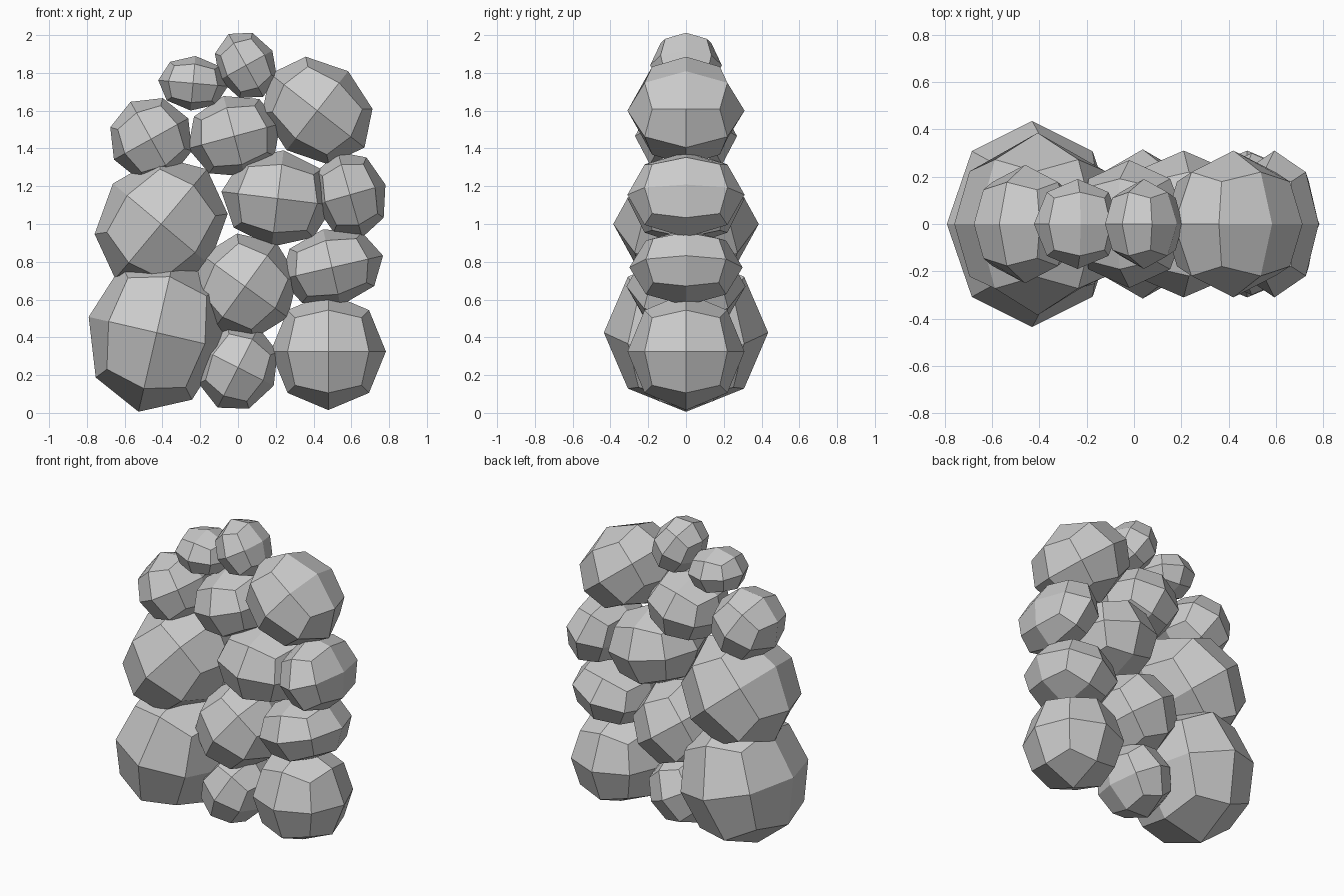
import bpy, bmesh
from math import radians
from mathutils import Matrix

# Each stone: centre x, centre z, half width, half depth, half height, clockwise tilt
STONES = [
    (-0.43, 0.425, 0.37, 0.435, 0.43, 13),
    (0.0, 0.24, 0.212, 0.25, 0.238, 27),
    (0.478, 0.325, 0.305, 0.31, 0.31, 0),
    (-0.407, 1.0, 0.333, 0.385, 0.378, 40),
    (0.037, 0.67, 0.28, 0.315, 0.285, 36),
    (0.497, 0.77, 0.278, 0.30, 0.207, -13),
    (0.593, 1.155, 0.195, 0.31, 0.235, -16),
    (0.21, 1.135, 0.30, 0.31, 0.257, 7),
    (-0.02, 1.465, 0.253, 0.27, 0.22, -15),
    (-0.46, 1.45, 0.225, 0.25, 0.225, -29),
    (0.42, 1.60, 0.317, 0.31, 0.265, 38),
    (-0.238, 1.745, 0.185, 0.19, 0.145, 5),
    (0.042, 1.84, 0.16, 0.19, 0.19, -29),
]


def stone(name, x, z, a, b, c, tilt):
    """Faceted boulder: a cube split once, rounded, stretched and tilted."""
    bm = bmesh.new()
    bmesh.ops.create_cube(bm, size=2)
    bmesh.ops.subdivide_edges(bm, edges=bm.edges[:], cuts=1, use_grid_fill=True)
    for v in bm.verts:
        v.co.normalize()
    bm.transform(Matrix.Diagonal((a, b, c, 1)))
    mesh = bpy.data.meshes.new(name)
    bm.to_mesh(mesh)
    bm.free()
    ob = bpy.data.objects.new(name, mesh)
    ob.location = (x, 0, z)
    ob.rotation_euler = (0, radians(tilt), 0)
    bpy.context.collection.objects.link(ob)


# Stacked wall of stones
for i, s in enumerate(STONES, 1):
    stone(f"stone_{i:02d}", *s)
